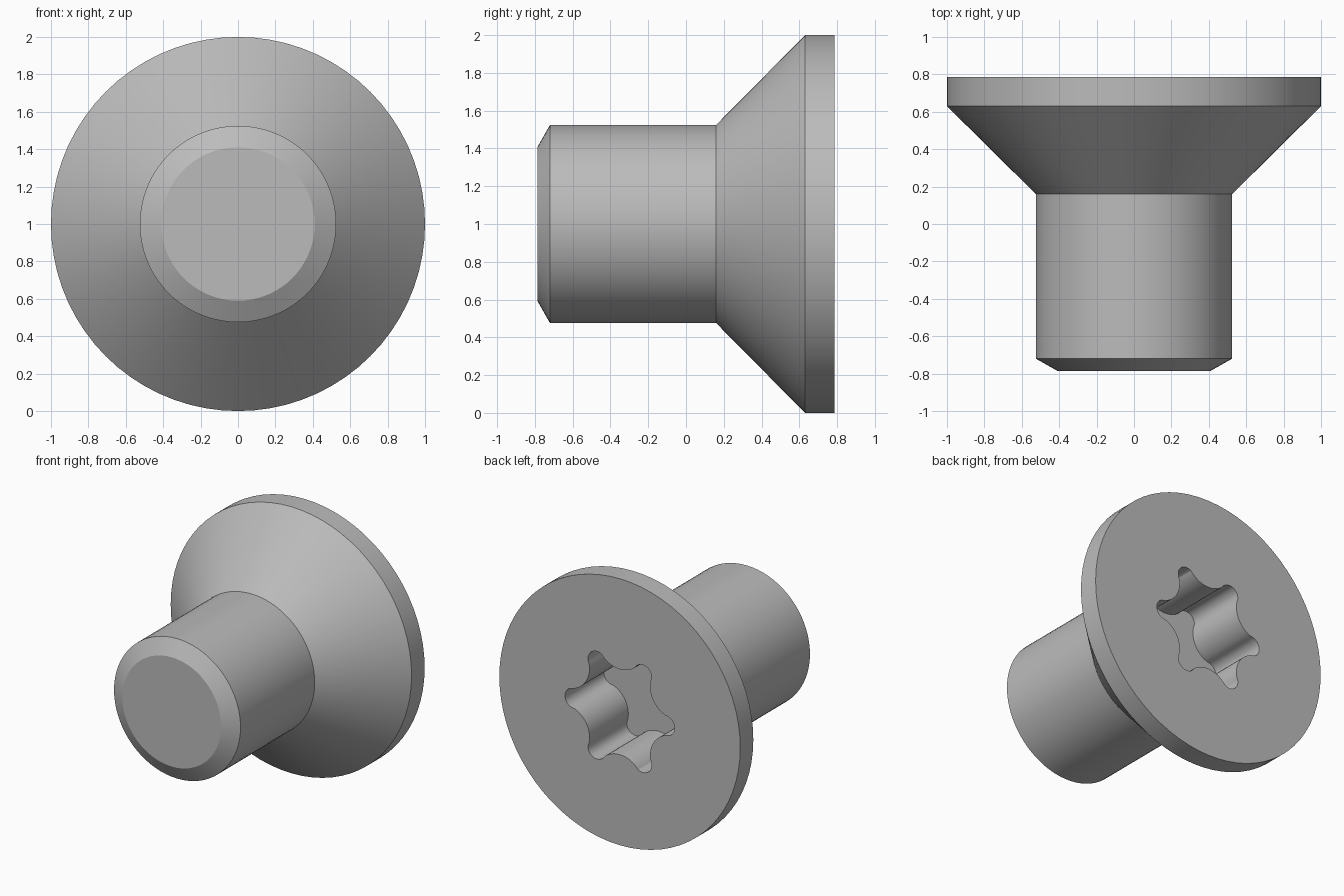
import bpy, bmesh, math
from mathutils import Matrix, Vector

cube = bpy.data.objects.get("Cube")
if cube:
    bpy.data.objects.remove(cube, do_unlink=True)

SEGMENTS = 72
RECESS_DEPTH = 0.46

steel = bpy.data.materials.new("grey steel")
steel.use_nodes = True
steel.diffuse_color = (0.5, 0.5, 0.5, 1)
steel.node_tree.nodes["Principled BSDF"].inputs["Base Color"].default_value = (0.5, 0.5, 0.5, 1)


def arc(centre, radius, start, end, steps):
    """Points along an arc, without the last one."""
    return [centre + radius * Vector((math.cos(a), math.sin(a)))
            for a in (start + (end - start) * i / steps for i in range(steps))]


def star_outline(tip=0.455, lobe_r=0.075, valley_r=0.195, valley_at=0.515):
    """Six round lobes joined by tangent hollow arcs."""
    lobe = Vector((tip - lobe_r, 0))
    valley = valley_at * Vector((math.cos(math.pi / 6), math.sin(math.pi / 6)))
    away = lobe - valley
    lean = math.atan2(-away.y, -away.x)
    back = math.atan2(away.y, away.x) % (2 * math.pi)
    mirrored = 2 * (math.pi + math.pi / 6) - back
    sector = arc(lobe, lobe_r, -lean, lean, 10) + arc(valley, valley_r, back, mirrored, 12)
    return [Matrix.Rotation(k * math.pi / 3, 2) @ p for k in range(6) for p in sector]


def ring(bm, points, y):
    return [bm.verts.new((p.x, y, p.y + 1)) for p in points]


def bridge(bm, a, b):
    for i in range(len(a)):
        j = (i + 1) % len(a)
        bm.faces.new((a[i], a[j], b[j], b[i]))


def loop_edges(bm, loop):
    return [bm.edges.get((loop[i - 1], loop[i])) for i in range(len(loop))]


bm = bmesh.new()

# Turned body: chamfered tip, shank, cone and rim (y, radius)
profile = [(-0.785, 0.41), (-0.72, 0.525), (0.16, 0.525), (0.63, 1.0), (0.785, 1.0)]
rings = [ring(bm, arc(Vector((0, 0)), r, 0, 2 * math.pi, SEGMENTS), y) for y, r in profile]
for a, b in zip(rings, rings[1:]):
    bridge(bm, a, b)
bm.faces.new(rings[0])

# Star-shaped drive recess with a flat floor
outline = star_outline()
mouth = ring(bm, outline, 0.785)
floor = ring(bm, outline, 0.785 - RECESS_DEPTH)
bridge(bm, mouth, floor)
bm.faces.new(floor)

# Flat head face around the recess
bmesh.ops.triangle_fill(bm, use_beauty=True, use_dissolve=False,
                        edges=loop_edges(bm, rings[-1]) + loop_edges(bm, mouth))
bmesh.ops.recalc_face_normals(bm, faces=bm.faces)

mesh = bpy.data.meshes.new("screw")
bm.to_mesh(mesh)
bm.free()
mesh.materials.append(steel)
screw = bpy.data.objects.new("countersunk_screw", mesh)
bpy.context.collection.objects.link(screw)

bpy.ops.object.select_all(action="DESELECT")
screw.select_set(True)
bpy.context.view_layer.objects.active = screw
bpy.ops.object.shade_smooth_by_angle(angle=math.radians(25))
